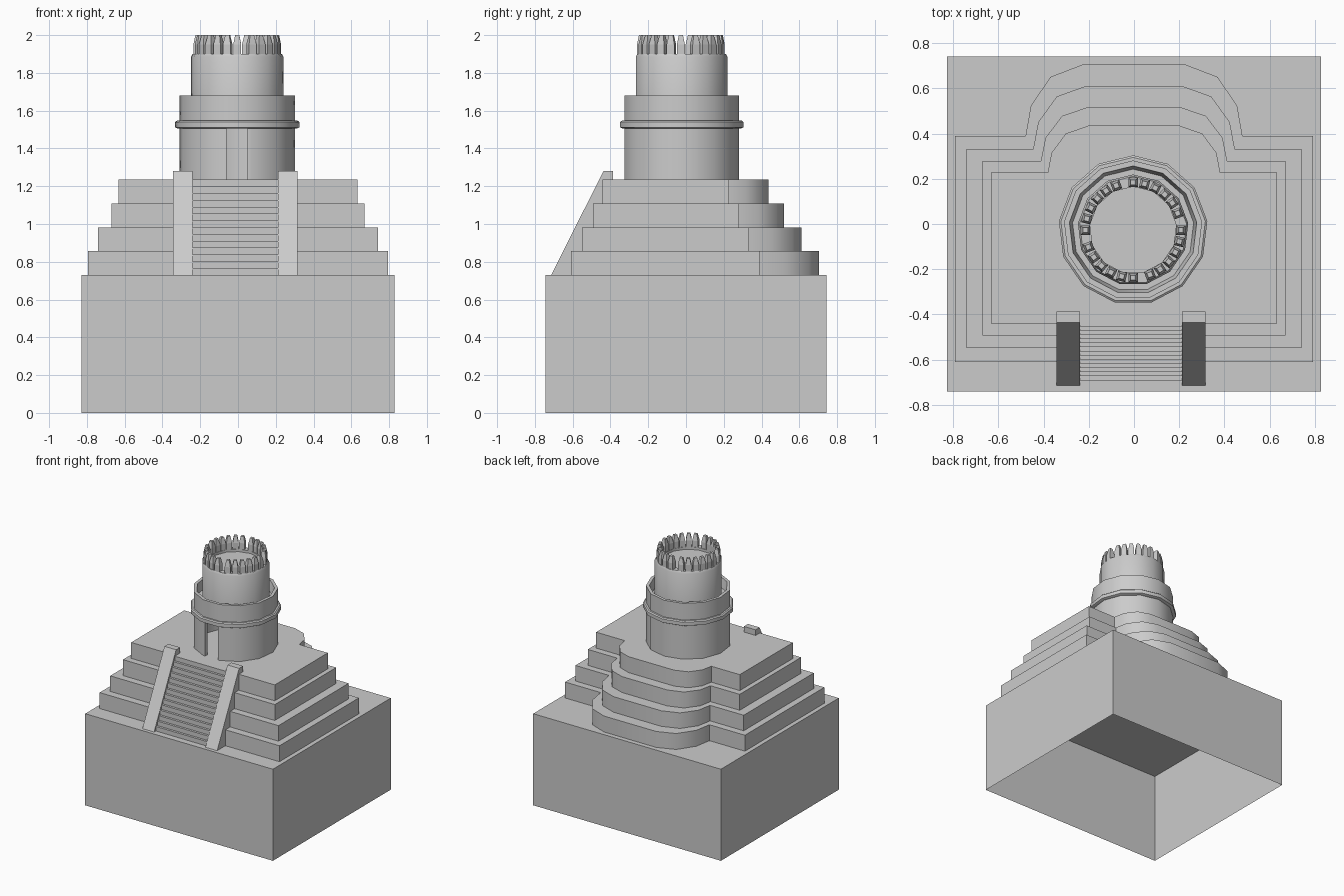
import bpy, bmesh, math
from mathutils import Matrix

if "Cube" in bpy.data.objects:
    bpy.data.objects.remove(bpy.data.objects["Cube"])

CX, CY, N = -0.004, -0.027, 13          # tower axis and number of sides


def finish(name, bm, smooth=None):
    bmesh.ops.recalc_face_normals(bm, faces=bm.faces)
    me = bpy.data.meshes.new(name)
    bm.to_mesh(me)
    bm.free()
    ob = bpy.data.objects.new(name, me)
    bpy.context.collection.objects.link(ob)
    if smooth:
        bpy.ops.object.select_all(action='DESELECT')
        ob.select_set(True)
        bpy.context.view_layer.objects.active = ob
        bpy.ops.object.shade_smooth_by_angle(angle=math.radians(smooth))
    return ob


def extrude(name, pts, vec, smooth=None):
    """Solid made by pushing a flat outline along vec."""
    bm = bmesh.new()
    face = bm.faces.new([bm.verts.new(p) for p in pts])
    new = bmesh.ops.extrude_face_region(bm, geom=[face], use_keep_orig=True)["geom"]
    bmesh.ops.translate(bm, vec=vec, verts=[g for g in new if isinstance(g, bmesh.types.BMVert)])
    return finish(name, bm, smooth)


def ring_point(r, i):
    a = math.pi / 2 + math.tau * i / N
    return CX + r * math.cos(a), CY + r * math.sin(a)


def lathe(name, profile):
    """Closed r,z profile revolved around the tower axis; r = 0 is a cap."""
    bm = bmesh.new()
    rings = [[bm.verts.new((*ring_point(r, i), z)) for i in range(N)] for r, z in profile if r > 0]
    capped = any(r == 0 for r, z in profile)
    for k in range(len(rings) - (1 if capped else 0)):
        a, b = rings[k], rings[(k + 1) % len(rings)]
        for i in range(N):
            j = (i + 1) % N
            bm.faces.new((a[i], a[j], b[j], b[i]))
    if capped:
        bm.faces.new(rings[0])
        bm.faces.new(rings[-1])
    return finish(name, bm, 35)


# Base block, open underneath
bm = bmesh.new()
bmesh.ops.create_cube(bm, size=1, matrix=Matrix.Translation((0, 0, 0.365)) @ Matrix.Diagonal((1.655, 1.485, 0.73, 1)))
bmesh.ops.delete(bm, geom=[f for f in bm.faces if f.calc_center_median().z < 0.01], context='FACES')
finish("base_block", bm)

# Stepped terraces with a rounded bulge at the back
# half width, front y, back y, bulge half width, bulge flat half width, bulge back y
tiers = [(0.793, -0.61, 0.39, 0.48, 0.23, 0.705),
         (0.742, -0.55, 0.333, 0.446, 0.21, 0.612),
         (0.67, -0.493, 0.28, 0.412, 0.20, 0.519),
         (0.633, -0.441, 0.227, 0.382, 0.20, 0.436)]
levels = [0.73, 0.857, 0.981, 1.108, 1.235]
for t, (w, yf, yb, bw, fw, by) in enumerate(tiers):
    half = [(w, yf), (w, yb)]
    for deg in (0, 25, 56, 90):
        a = math.radians(deg)
        half.append((fw + (bw - fw) * math.cos(a), yb + (by - yb) * math.sin(a)))
    outline = half + [(-x, y) for x, y in reversed(half)]
    extrude(f"terrace_{t + 1}", [(x, y, levels[t]) for x, y in outline],
            (0, 0, levels[t + 1] - levels[t]), 45)

# Staircase
steps, y0, y1 = 14, -0.692, -0.435
rise, run = 0.505 / steps, (y1 - y0) / steps
prof = [(y0, 0.73)]
for s in range(steps):
    prof += [(y0 + s * run, 0.73 + (s + 1) * rise), (y0 + (s + 1) * run, 0.73 + (s + 1) * rise)]
prof.append((y1, 0.73))
extrude("staircase", [(-0.242, y, z) for y, z in prof], (0.455, 0, 0))

# Sloping stair side walls
rail = [(-0.714, 0.73), (-0.437, 1.28), (-0.387, 1.28), (-0.387, 1.2), (-0.43, 0.73)]
for side, x in (("left", -0.343), ("right", 0.213)):
    extrude(f"stair_wall_{side}", [(x, y, z) for y, z in rail], (0.103, 0, 0))

# Lower tower wall with a doorway in the front side
R, r = 0.308, 0.275
flat = math.cos(math.pi / N)
wall = [(0.05, CY - R * flat)] + [ring_point(R, i) for i in range(7, 20)] + [(-0.062, CY - R * flat)]
wall += [(-0.062, CY - r * flat)] + [ring_point(r, i) for i in range(19, 6, -1)] + [(0.05, CY - r * flat)]
extrude("tower_wall", [(x, y, 1.235) for x, y in wall], (0, 0, 0.27), 35)

# Ledge, hollow collar and upper drum
lathe("tower_ledge", [(0, 1.505), (0.318, 1.505), (0.331, 1.512), (0.331, 1.54), (0.322, 1.547), (0, 1.547)])
lathe("tower_collar", [(0.308, 1.547), (0.308, 1.68), (0.284, 1.68), (0.27, 1.61), (0.23, 1.61), (0.23, 1.547)])
lathe("upper_drum", [(0, 1.547), (0.246, 1.547), (0.246, 1.885), (0.238, 1.9), (0.192, 1.9), (0.192, 1.88), (0, 1.88)])

# Crown of tapered posts: four groups of six
bm = bmesh.new()
for group in range(4):
    for k in range(6):
        a = math.pi / 2 - group * math.pi / 2 - k * math.tau / 26
        place = Matrix.Translation((CX, CY, 0)) @ Matrix.Rotation(a, 4, 'Z') @ Matrix.Translation((0.211, 0, 0))
        loops = [[bm.verts.new(place @ Matrix.Translation((sx * h, sy * h, z)).translation)
                  for sx, sy in ((-1, -1), (1, -1), (1, 1), (-1, 1))]
                 for h, z in ((0.021, 1.895), (0.021, 1.95), (0.011, 2.0))]
        for lo, hi in zip(loops, loops[1:]):
            for i in range(4):
                j = (i + 1) % 4
                bm.faces.new((lo[i], lo[j], hi[j], hi[i]))
        bm.faces.new(loops[0])
        bm.faces.new(loops[-1])
finish("crown_posts", bm)
